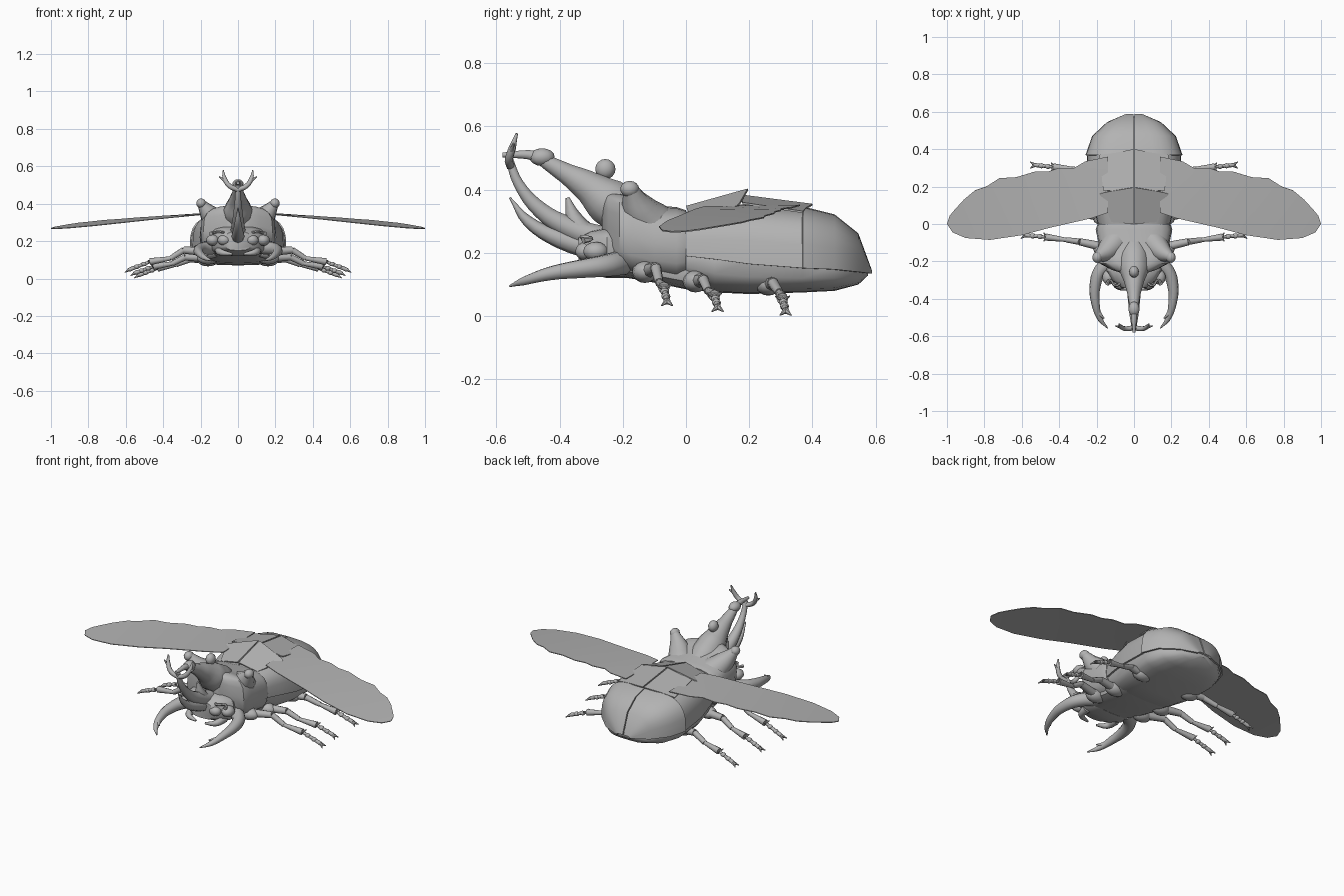
import bpy, bmesh, math
from mathutils import Vector

if "Cube" in bpy.data.objects:
    bpy.data.objects.remove(bpy.data.objects["Cube"])

grey = bpy.data.materials.new("shell_grey")
grey.use_nodes = True
COLOUR = (0.45, 0.45, 0.45, 1)
grey.diffuse_color = COLOUR
grey.node_tree.nodes["Principled BSDF"].inputs["Base Color"].default_value = COLOUR


def finish(obj, angle=40):
    obj.data.materials.clear()
    obj.data.materials.append(grey)
    bpy.ops.object.select_all(action='DESELECT')
    obj.select_set(True)
    bpy.context.view_layer.objects.active = obj
    bpy.ops.object.shade_smooth_by_angle(angle=math.radians(angle))
    return obj


def mesh_object(name, bm, mirror=False, thick=0):
    bmesh.ops.recalc_face_normals(bm, faces=bm.faces)
    if thick:
        bmesh.ops.solidify(bm, geom=bm.faces[:], thickness=thick)
        bmesh.ops.recalc_face_normals(bm, faces=bm.faces)
    mesh = bpy.data.meshes.new(name)
    bm.to_mesh(mesh)
    bm.free()
    obj = bpy.data.objects.new(name, mesh)
    bpy.context.collection.objects.link(obj)
    finish(obj)
    if mirror:
        obj.modifiers.new("mirror", 'MIRROR')
    return obj


def tube(name, points, sides=2):
    """Tapered horn or limb through points (x, y, z, radius)."""
    curve = bpy.data.curves.new(name, 'CURVE')
    curve.dimensions = '3D'
    curve.bevel_depth, curve.bevel_resolution = 1, sides
    curve.resolution_u, curve.use_fill_caps = 4, True
    spline = curve.splines.new('BEZIER')
    spline.bezier_points.add(len(points) - 1)
    for bp, (x, y, z, r) in zip(spline.bezier_points, points):
        bp.co, bp.radius = (x, y, z), r
        bp.handle_left_type = bp.handle_right_type = 'AUTO'
    obj = bpy.data.objects.new(name, curve)
    bpy.context.collection.objects.link(obj)
    bpy.ops.object.select_all(action='DESELECT')
    obj.select_set(True)
    bpy.context.view_layer.objects.active = obj
    bpy.ops.object.convert(target='MESH')
    return finish(bpy.context.object, 50)


def ball(name, centre, size):
    bm = bmesh.new()
    bmesh.ops.create_uvsphere(bm, u_segments=12, v_segments=8, radius=1)
    for v in bm.verts:
        v.co = Vector(c + a * b for c, a, b in zip(centre, v.co, size))
    return mesh_object(name, bm)


def loft(name, sections, start, end, count, gap=0, power=0.62, mirror=False, thick=0):
    """Boxy oval rings (y, half width, bottom, middle, top) over an arc in degrees."""
    bm = bmesh.new()
    closed = end - start == 360
    rings = []
    for y, w, low, mid, high in sections:
        ring = []
        for i in range(count if closed else count + 1):
            a = math.radians(start + (end - start) * i / count)
            c, s = math.cos(a), math.sin(a)
            h = high - mid if s > 0 else mid - low
            ring.append(bm.verts.new((math.copysign(abs(c) ** power, c) * w + gap, y,
                                      mid + math.copysign(abs(s) ** power, s) * h)))
        rings.append(ring)
    for a, b in zip(rings, rings[1:]):
        for i in range(count):
            j = (i + 1) % len(a)
            bm.faces.new((a[i], a[j], b[j], b[i]))
    if closed:
        bm.faces.new(rings[0])
        bm.faces.new(rings[-1])
    return mesh_object(name, bm, mirror, thick)


def plate(name, outline, height, thick):
    """Thin mirrored plate from a top outline, with its height given by a rule."""
    bm = bmesh.new()
    bm.faces.new([bm.verts.new((x, y, height(x, y))) for x, y in outline])
    bmesh.ops.triangulate(bm, faces=bm.faces)
    return mesh_object(name, bm, True, thick)


# Abdomen: belly and split wing cases
body = [(0, .19, .11, .19, .33), (.09, .215, .075, .18, .345), (.2, .24, .07, .165, .355),
        (.37, .25, .075, .152, .34), (.47, .215, .08, .148, .315),
        (.545, .135, .1, .14, .255), (.575, .03, .128, .135, .15)]
loft("wing_case_front", body[:4], 0, 90, 7, .003, mirror=True, thick=.01)
rear = [(y, w + .006, lo, m, hi + .007) for y, w, lo, m, hi in body[3:]]
rear[-1] = (.588, .04, .128, .135, .145)
loft("wing_case_rear", rear, 0, 90, 7, .003, mirror=True, thick=.01)
loft("belly", [(y, w * .96, lo, m + .01, m + .03) for y, w, lo, m, hi in body], 0, 360, 20)

# Raised overlapping back plates
plate("back_plate_front", [(.004, 0), (.12, .01), (.185, .16), (.15, .17), (.004, .195)],
      lambda x, y: .35 + .28 * y - .25 * x, .006)
plate("back_plate_rear", [(.004, .17), (.165, .18), (.185, .37), (.1, .38), (.004, .4)],
      lambda x, y: .408 - .13 * y - .15 * x, .006)

# Spread flight wings
plate("flight_wing", [(.14, .06), (.23, .03), (.45, -.02), (.6, -.06), (.77, -.085),
                      (.9, -.075), (.97, -.045), (1, 0), (.985, .045), (.96, .075), (.91, .13),
                      (.85, .18), (.79, .2), (.72, .245), (.63, .25), (.53, .28), (.46, .28),
                      (.4, .3), (.32, .3), (.26, .335), (.14, .36)],
      lambda x, y: .36 - .09 * x + .1 * x * y, .004)

# Thorax shield and chest
loft("thorax", [(0, .195, .12, .22, .335), (-.03, .205, .11, .22, .345),
                (-.1, .19, .12, .23, .35), (-.17, .2, .13, .25, .375),
                (-.21, .185, .145, .26, .39), (-.245, .12, .18, .28, .39),
                (-.265, .06, .22, .31, .38)], 0, 360, 20)
loft("chest", [(.1, .17, .075, .13, .2), (0, .17, .085, .14, .2), (-.12, .16, .11, .16, .2),
               (-.21, .13, .125, .17, .22)], 0, 360, 16)

# Long thorax horn with its knob and forked tip
tube("thorax_horn", [(0, -.1, .265, .07), (0, -.18, .32, .083), (0, -.25, .365, .078),
                     (0, -.31, .41, .053), (0, -.38, .452, .034), (0, -.44, .487, .024),
                     (0, -.47, .505, .018), (0, -.58, .51, .008)], 3)
ball("horn_tip_knob", (0, -.455, .503), (.03, .04, .028))
ball("horn_top_knob", (0, -.255, .465), (.026, .032, .032))

# Head with its upper, middle and short horns
loft("head", [(-.19, .13, .12, .19, .27), (-.25, .15, .12, .2, .28), (-.3, .12, .135, .2, .27),
              (-.34, .07, .15, .2, .25)], 0, 360, 16)
tube("head_horn_upper", [(0, -.26, .24, .045), (0, -.37, .28, .036), (0, -.46, .335, .027),
                         (0, -.53, .42, .017), (0, -.56, .5, .012)], 3)
tube("head_horn_middle", [(0, -.27, .21, .04), (0, -.4, .245, .03), (0, -.5, .3, .018),
                          (0, -.557, .375, .003)])
tube("head_horn_short", [(0, -.31, .25, .04), (0, -.35, .3, .03), (0, -.375, .375, .006)])

# Leg joints from hip to foot, as front, middle and rear
LEGS = {
    "front": [(.13, -.13, .14), (.29, -.095, .152), (.36, -.085, .108), (.47, -.07, .09),
              (.58, -.06, .048)],
    "middle": [(.13, .03, .11), (.28, .055, .115), (.35, .07, .08), (.45, .09, .065),
               (.55, .1, .03)],
    "rear": [(.13, .26, .1), (.25, .275, .105), (.33, .295, .075), (.43, .305, .055),
             (.53, .315, .018)]}

for side, s in (("left", 1), ("right", -1)):
    # Horn fork, shoulder horns, eyes and antennae
    tube(f"horn_fork_{side}", [(0, -.555, .475, .014), (s * .045, -.56, .495, .013),
                               (s * .07, -.55, .53, .012), (s * .08, -.535, .578, .004)])
    tube(f"horn_fork_barb_{side}", [(s * .06, -.555, .515, .01), (s * .1, -.545, .545, .003)])
    tube(f"shoulder_horn_{side}", [(s * .1, -.1, .28, .08), (s * .15, -.15, .34, .055),
                                   (s * .195, -.175, .4, .025)], 3)
    ball(f"shoulder_knob_{side}", (s * .197, -.178, .402), (.026, .03, .026))
    ball(f"eye_{side}", (s * .135, -.285, .205), (.035, .04, .03))
    ball(f"brow_{side}", (s * .075, -.32, .205), (.035, .03, .028))
    tube(f"antenna_{side}", [(s * .06, -.3, .24, .008), (s * .1, -.33, .25, .007),
                             (s * .13, -.3, .245, .007), (s * .145, -.325, .24, .011)], 1)
    # Curved jaws with an inner tooth
    tube(f"jaw_{side}", [(s * .12, -.2, .17, .04), (s * .18, -.25, .16, .036),
                         (s * .208, -.33, .15, .03), (s * .205, -.43, .135, .022),
                         (s * .18, -.51, .112, .014), (s * .14, -.558, .095, .003)], 3)
    tube(f"jaw_tooth_{side}", [(s * .195, -.47, .125, .016), (s * .16, -.505, .125, .003)])
    tube(f"lip_{side}", [(s * .1, -.27, .15, .025), (s * .09, -.33, .14, .018),
                         (s * .03, -.35, .13, .006)])

    # Legs: thigh, shin, segmented foot and paired claws
    for leg, joints in LEGS.items():
        p = [Vector((s * x, y, z)) for x, y, z in joints]
        ball(f"{leg}_hip_{side}", p[0] + Vector((s * .03, 0, 0)), (.06, .04, .035))
        for part, a, b, r0, r1 in (("thigh", 0, 1, .026, .019), ("knee", 1, 2, .017, .014),
                                   ("shin", 2, 3, .011, .019), ("foot", 3, 4, .008, .011)):
            tube(f"{leg}_{part}_{side}", [(*p[a], r0), (*p[a].lerp(p[b], .5), (r0 + r1) / 2),
                                          (*p[b], r1)])
        for i, t in enumerate((.3, .65)):
            ball(f"{leg}_foot_joint_{i}_{side}", p[3].lerp(p[4], t), (.016, .014, .012))
        for i, dy in enumerate((-.018, .018)):
            tip = p[4] + Vector((s * .025, dy, -.015))
            tube(f"{leg}_claw_{i}_{side}", [(*p[4], .01), (*tip, .002)], 1)
            spur = p[3] + Vector((s * .012, dy * 1.3, .008))
            tube(f"{leg}_shin_spur_{i}_{side}", [(*p[3], .01), (*spur, .002)], 1)
